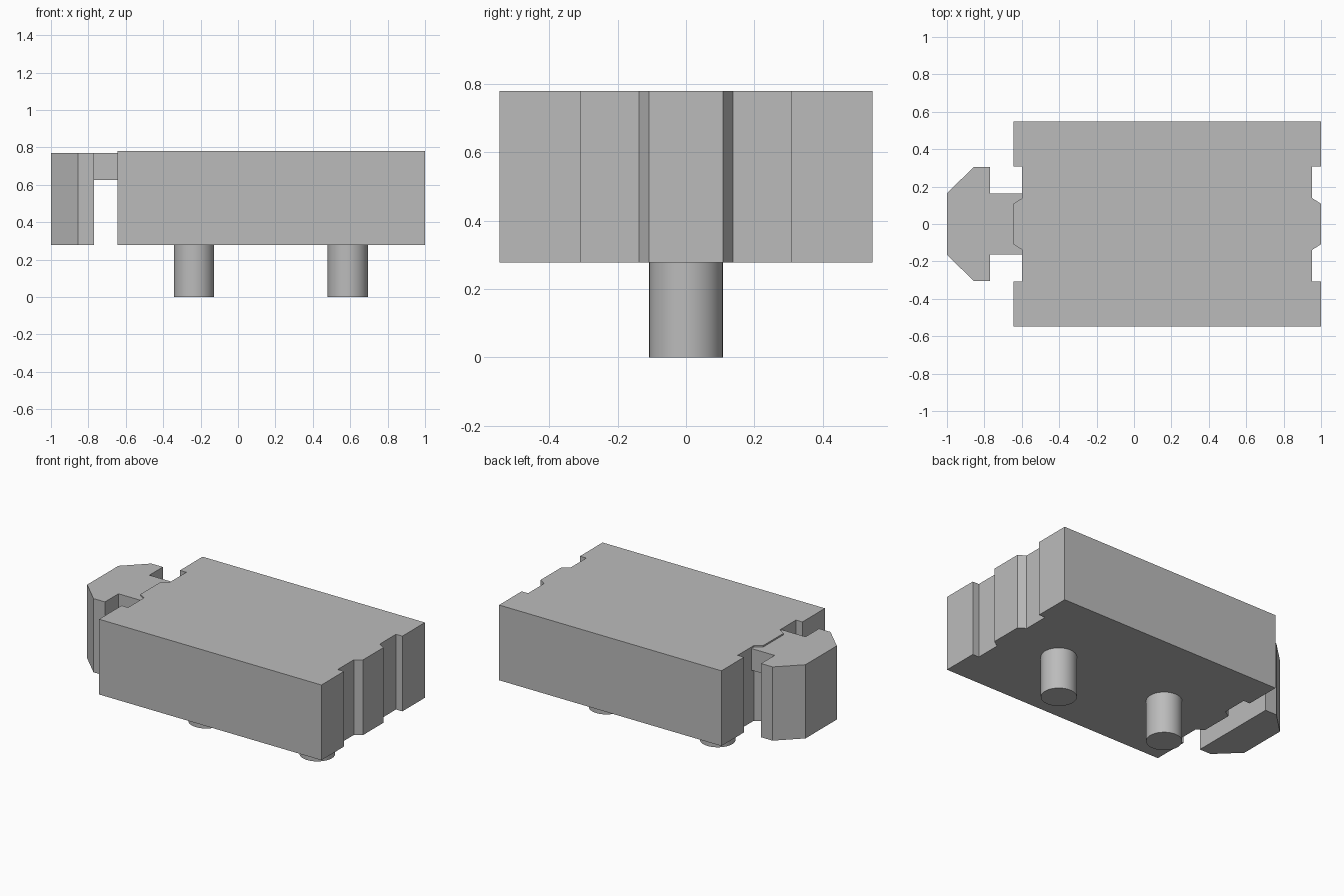
import bpy
import bmesh
import math

cube = bpy.data.objects.get("Cube")
if cube:
    bpy.data.objects.remove(cube, do_unlink=True)

# Single plain grey
grey = bpy.data.materials.new("plain_grey")
grey.use_nodes = True
colour = (0.5, 0.5, 0.5, 1)
grey.diffuse_color = colour
shader = next(n for n in grey.node_tree.nodes if n.type == "BSDF_PRINCIPLED")
shader.inputs["Base Color"].default_value = colour

BOTTOM, TOP, HOOK_TOP = 0.277, 0.78, 0.77


def extrude_outline(name, outline, z0, z1):
    """Extrude a counter-clockwise plan outline between two heights."""
    bm = bmesh.new()
    base = bm.faces.new([bm.verts.new((x, y, z0)) for x, y in outline])
    up = bmesh.ops.extrude_face_region(bm, geom=[base], use_keep_orig=True)
    for v in up["geom"]:
        if isinstance(v, bmesh.types.BMVert):
            v.co.z = z1
    bmesh.ops.recalc_face_normals(bm, faces=bm.faces)
    mesh = bpy.data.meshes.new(name)
    bm.to_mesh(mesh)
    bm.free()
    mesh.materials.append(grey)
    obj = bpy.data.objects.new(name, mesh)
    bpy.context.collection.objects.link(obj)
    return obj


# Block with a recess and a tapered tongue at each end
def end_edge(x, inset_x):
    half = [(x, 0.547), (x, 0.308), (inset_x, 0.308), (inset_x, 0.138), (x, 0.108)]
    return half + [(px, -py) for px, py in reversed(half)]


left_end = end_edge(-0.645, -0.598)
right_end = end_edge(1.0, 0.953)
extrude_outline("body_block", left_end + right_end[::-1], BOTTOM, TOP)

# Chamfered hook plate and the arm that carries it
half_hook = [(-0.77, -0.306), (-0.77, 0.306), (-0.855, 0.306), (-1.0, 0.165)]
hook = half_hook[1:] + [(x, -y) for x, y in reversed(half_hook[1:])]
extrude_outline("coupling_hook", hook, BOTTOM, HOOK_TOP)
arm = [(-0.77, -0.163), (-0.598, -0.163), (-0.598, 0.163), (-0.77, 0.163)]
extrude_outline("coupling_arm", arm, 0.625, HOOK_TOP)

# Round pegs underneath
for name, x in (("left_peg", 0.587), ("right_peg", -0.235)):
    bpy.ops.mesh.primitive_cylinder_add(
        vertices=48, radius=0.108, depth=BOTTOM, location=(x, 0, BOTTOM / 2))
    peg = bpy.context.object
    peg.name = name
    peg.data.materials.append(grey)
    bpy.ops.object.shade_smooth_by_angle(angle=math.radians(30))
